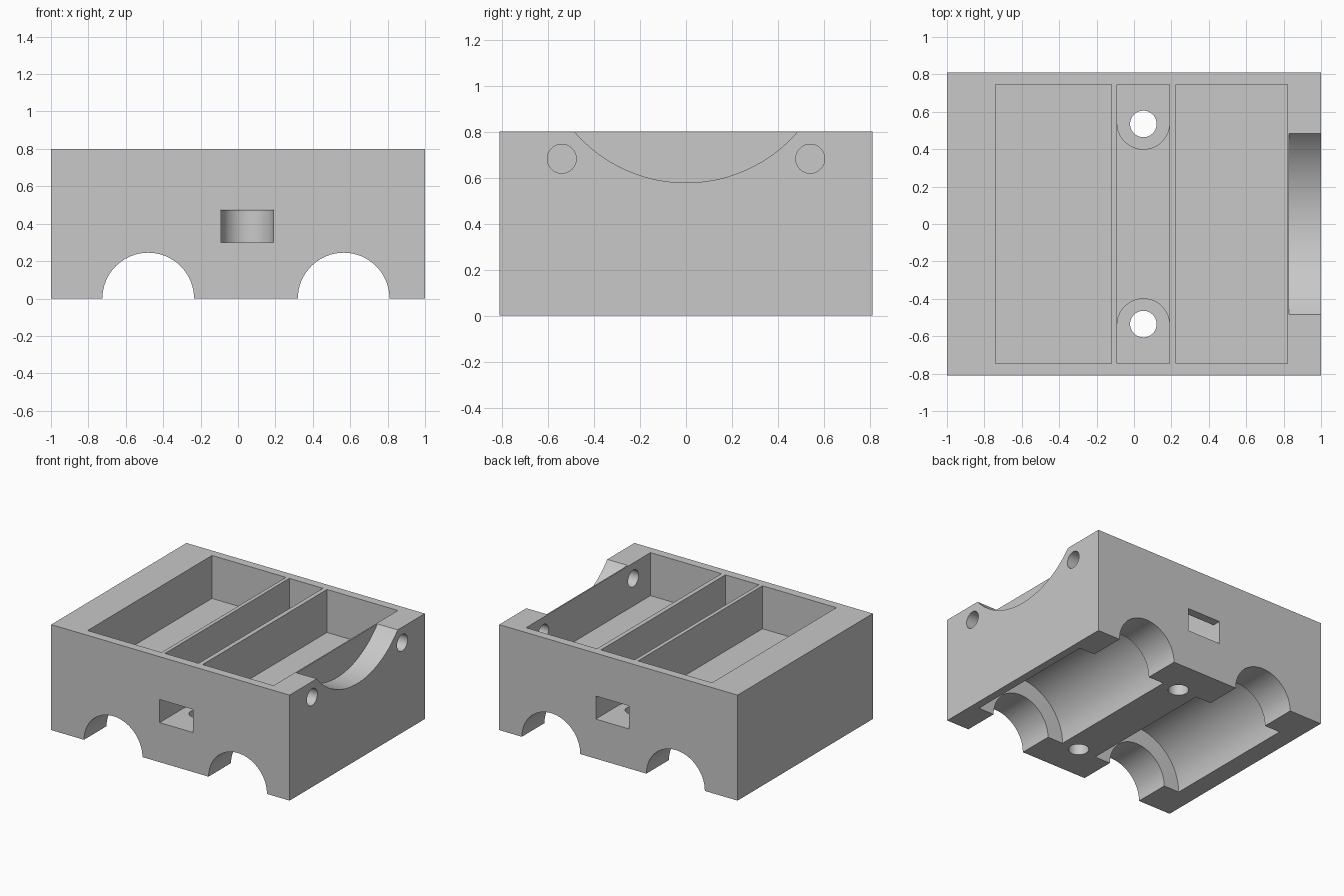
import bpy
import bmesh
from math import pi, cos, sin
from mathutils import Matrix, Vector

default = bpy.data.objects.get("Cube")
if default:
    bpy.data.objects.remove(default, do_unlink=True)

# Block outline and the shared pocket floor height
HALF_Y, TOP, FLOOR = 0.81, 0.8, 0.474

grey = bpy.data.materials.new("plain grey")
grey.use_nodes = True
colour = (0.58, 0.58, 0.58, 1)
grey.diffuse_color = colour
grey.node_tree.nodes["Principled BSDF"].inputs["Base Color"].default_value = colour


def make_object(name, bm):
    mesh = bpy.data.meshes.new(name)
    bmesh.ops.recalc_face_normals(bm, faces=bm.faces)
    bm.to_mesh(mesh)
    bm.free()
    obj = bpy.data.objects.new(name, mesh)
    obj.data.materials.append(grey)
    bpy.context.collection.objects.link(obj)
    return obj


def box(name, low, high):
    low, high = Vector(low), Vector(high)
    bm = bmesh.new()
    bmesh.ops.create_cube(bm, size=1)
    bmesh.ops.scale(bm, vec=high - low, verts=bm.verts)
    bmesh.ops.translate(bm, vec=(low + high) / 2, verts=bm.verts)
    return make_object(name, bm)


def cylinder(name, centre, radius, length, axis, sides=64):
    turn = {"X": Matrix.Rotation(pi / 2, 4, "Y"),
            "Y": Matrix.Rotation(pi / 2, 4, "X"),
            "Z": Matrix.Identity(4)}[axis]
    bm = bmesh.new()
    bmesh.ops.create_cone(bm, cap_ends=True, segments=sides, radius1=radius,
                          radius2=radius, depth=length,
                          matrix=Matrix.Translation(centre) @ turn)
    return make_object(name, bm)


def rounded_slot(name, side):
    # U-shaped outline, open at the outer wall and round at the inner end
    x, y, r, steps = 0.05, 0.54, 0.14, 32
    outline = [(x + r, 0.9), (x - r, 0.9)]
    outline += [(x - r * cos(pi * i / steps), y - r * sin(pi * i / steps))
                for i in range(steps + 1)]
    bm = bmesh.new()
    base = bm.faces.new([bm.verts.new((px, side * py, 0.3)) for px, py in outline])
    raised = bmesh.ops.extrude_face_region(bm, geom=[base])["geom"]
    bmesh.ops.translate(bm, vec=(0, 0, 0.175),
                        verts=[v for v in raised if isinstance(v, bmesh.types.BMVert)])
    return make_object(name, bm)


body = box("housing_block", (-1, -HALF_Y, 0), (1, HALF_Y, TOP))
cutters = []

# Three open pockets in the top
for low_x, high_x in ((-0.74, -0.12), (-0.091, 0.191), (0.225, 0.82)):
    cutters.append(box("pocket", (low_x, -0.745, FLOOR), (high_x, 0.745, 1)))

# Tunnels along the underside, each with a wider middle recess
for x in (-0.48, 0.565):
    cutters.append(cylinder("tunnel", (x, 0, 0), 0.245, 2, "Y"))
    cutters.append(cylinder("tunnel_recess", (x, 0, 0), 0.375, 1.08, "Y"))

# Scooped notch in the end wall
cutters.append(cylinder("notch", (0.98, 0, 1.219), 0.641, 0.3, "X", 128))

# Side slots, vertical bolt holes and end wall holes
for side in (-1, 1):
    cutters.append(rounded_slot("side_slot", side))
    cutters.append(cylinder("bolt_hole", (0.05, side * 0.535, 0.17), 0.071, 0.5, "Z"))
    cutters.append(cylinder("wall_hole", (0.93, side * 0.54, 0.682), 0.063, 0.4, "X"))

# Carve everything out of the block
bpy.ops.object.select_all(action="DESELECT")
bpy.context.view_layer.objects.active = body
body.select_set(True)
for cutter in cutters:
    cutter.hide_render = True
    cut = body.modifiers.new("cut", "BOOLEAN")
    cut.operation = "DIFFERENCE"
    cut.solver = "EXACT"
    cut.object = cutter
    bpy.ops.object.modifier_apply(modifier=cut.name)
    bpy.data.objects.remove(cutter, do_unlink=True)

bpy.ops.object.shade_smooth_by_angle(angle=pi / 6)
